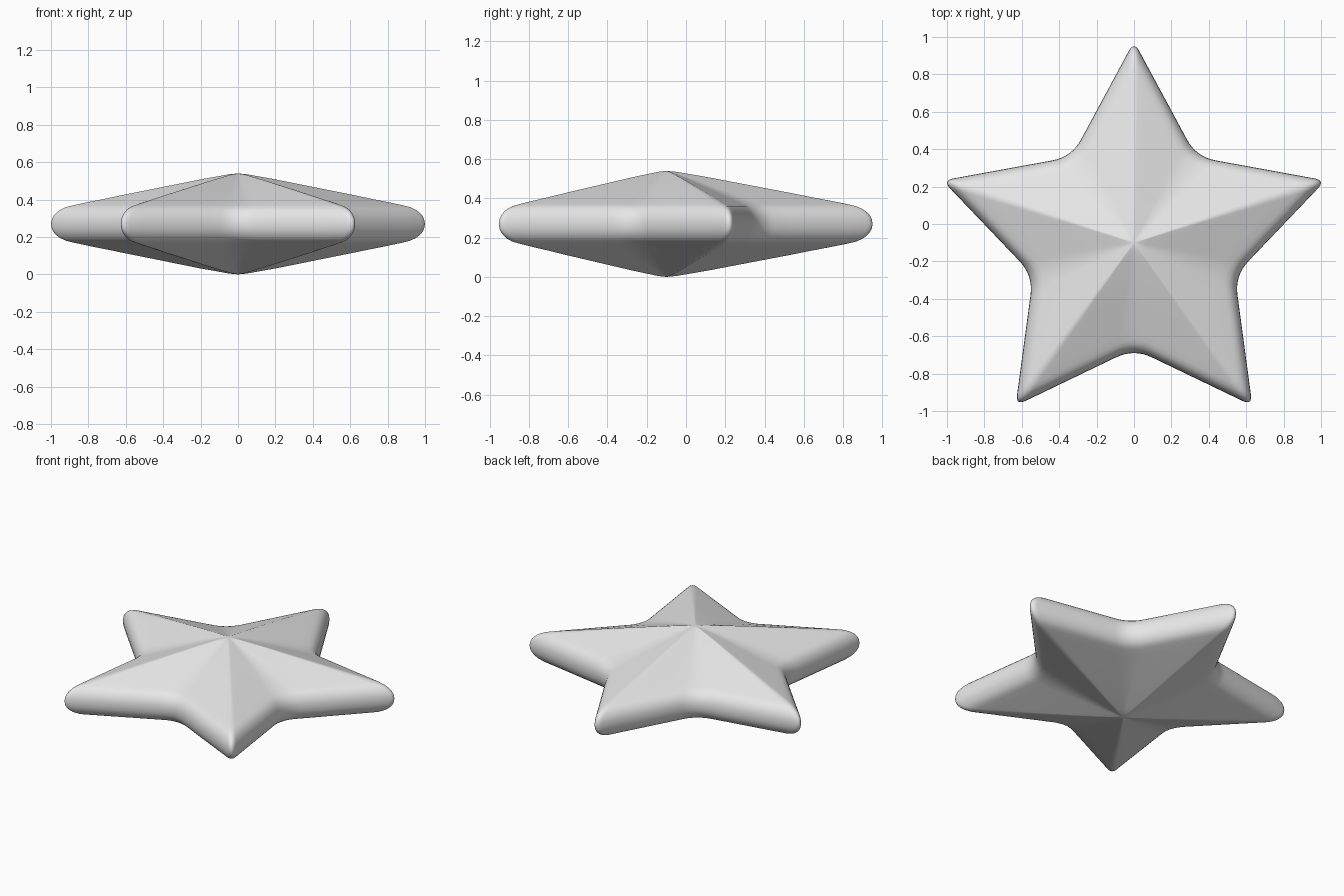
import bpy, bmesh, math
from mathutils import Vector

cube = bpy.data.objects.get("Cube")
if cube:
    bpy.data.objects.remove(cube, do_unlink=True)

TIP, NOTCH = 1.077, 0.567      # sharp corner radii before rounding
TIP_CUT, NOTCH_CUT = 0.06, 0.107
CENTRE_Y, MID_Z = -0.1, 0.27

# Half profile: outline scale and height above the middle plane
PROFILE = [(0.995, 0.027), (0.985, 0.045), (0.97, 0.061), (0.95, 0.076),
           (0.92, 0.09), (0.88, 0.1), (0.8, 0.117), (0.7, 0.137),
           (0.6, 0.158), (0.4, 0.198), (0.2, 0.238), (0.1, 0.256), (0.05, 0.265)]


def star_outline(corner_steps=8, edge_steps=6):
    """Five-pointed outline with rounded tips and notches."""
    corners = []
    for i in range(10):
        a = math.radians(90 + 36 * i)
        r = NOTCH if i % 2 else TIP
        corners.append(Vector((r * math.cos(a), r * math.sin(a))))
    points = []
    for i, c in enumerate(corners):
        cut, next_cut = (NOTCH_CUT, TIP_CUT) if i % 2 else (TIP_CUT, NOTCH_CUT)
        before, after = corners[i - 1], corners[(i + 1) % 10]
        p = c + (before - c).normalized() * cut
        q = c + (after - c).normalized() * cut
        for k in range(corner_steps + 1):
            t = k / corner_steps
            points.append(p * (1 - t) ** 2 + c * 2 * t * (1 - t) + q * t ** 2)
        end = after + (c - after).normalized() * next_cut
        points += [q.lerp(end, k / edge_steps) for k in range(1, edge_steps)]
    return points


# Star body: nested outlines rising to an apex on both sides
outline = star_outline()
bm = bmesh.new()


def ring(scale, z):
    return [bm.verts.new((p.x * scale, p.y * scale + CENTRE_Y, z)) for p in outline]


rim = ring(1.0, MID_Z)
count = len(outline)
for side in (1, -1):
    outer = rim
    for scale, height in PROFILE:
        inner = ring(scale, MID_Z + side * height)
        for i in range(count):
            j = (i + 1) % count
            bm.faces.new((outer[i], outer[j], inner[j], inner[i]))
        outer = inner
    apex = bm.verts.new((0, CENTRE_Y, MID_Z + side * MID_Z))
    for i in range(count):
        bm.faces.new((outer[i], outer[(i + 1) % count], apex))

bmesh.ops.recalc_face_normals(bm, faces=bm.faces)
for face in bm.faces:
    face.smooth = True
mesh = bpy.data.meshes.new("star_body")
bm.to_mesh(mesh)
bm.free()
star = bpy.data.objects.new("star_body", mesh)
bpy.context.collection.objects.link(star)

# Plain light grey
grey = bpy.data.materials.new("light_grey")
grey.use_nodes = True
colour = (0.8, 0.8, 0.8, 1.0)
grey.diffuse_color = colour
grey.node_tree.nodes["Principled BSDF"].inputs["Base Color"].default_value = colour
mesh.materials.append(grey)
